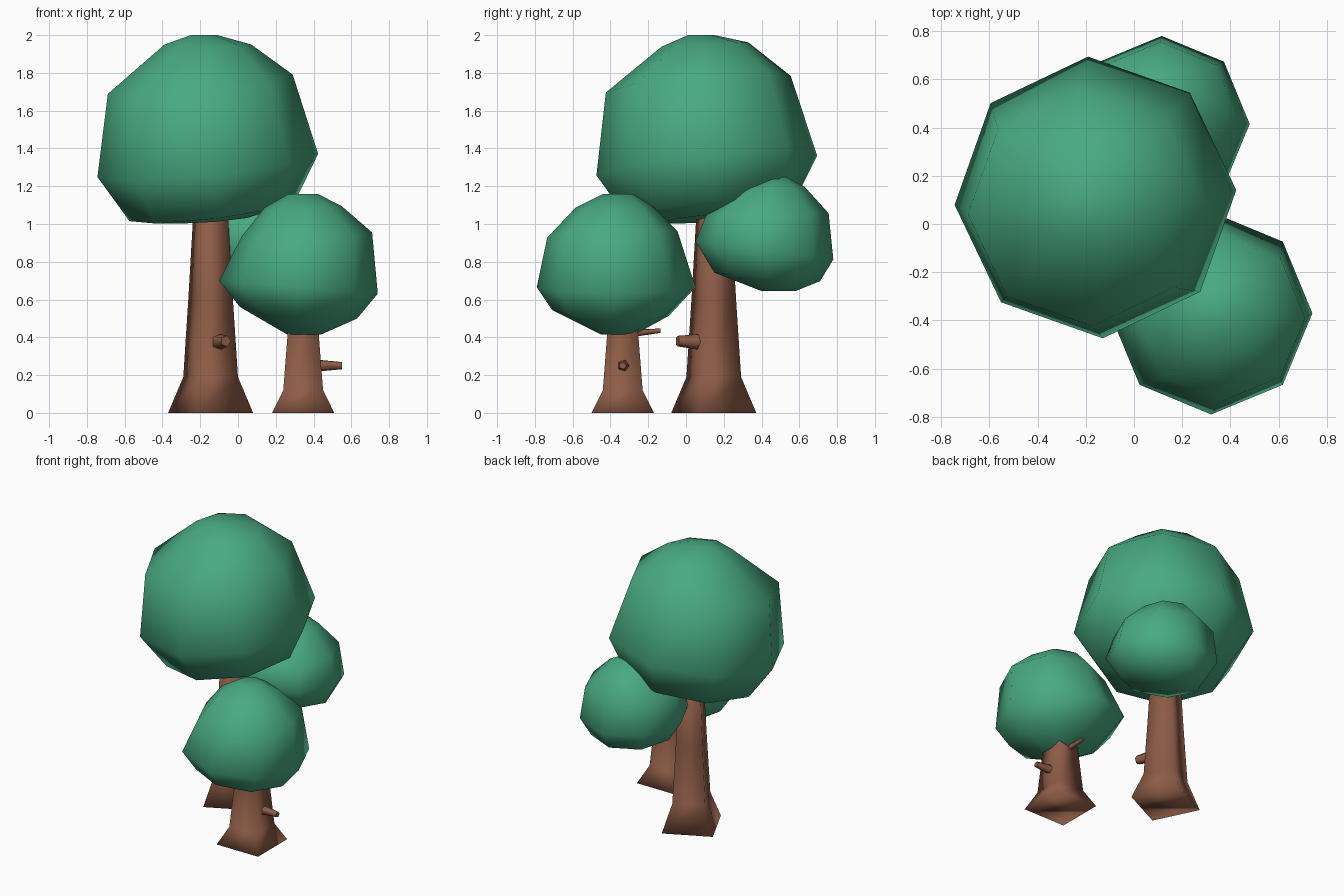
import bpy, bmesh, math
from mathutils import Vector

if "Cube" in bpy.data.objects:
    bpy.data.objects.remove(bpy.data.objects["Cube"])


def material(name, rgb):
    m = bpy.data.materials.new(name)
    m.diffuse_color = (*rgb, 1)
    m.use_nodes = True
    m.node_tree.nodes["Principled BSDF"].inputs["Base Color"].default_value = m.diffuse_color
    return m


LEAF = material("leaf green", (0.065, 0.40, 0.22))
BARK = material("bark brown", (0.27, 0.107, 0.062))


def loft(name, rings, mat):
    """Skin a list of equal-length point rings and cap both ends."""
    bm = bmesh.new()
    loops = [[bm.verts.new(p) for p in ring] for ring in rings]
    n = len(loops[0])
    for a, b in zip(loops, loops[1:]):
        for i in range(n):
            j = (i + 1) % n
            bm.faces.new((a[i], a[j], b[j], b[i]))
    bm.faces.new(loops[0][::-1])
    bm.faces.new(loops[-1])
    bmesh.ops.recalc_face_normals(bm, faces=bm.faces)
    for f in bm.faces:
        f.smooth = len(f.verts) == 4 or mat is LEAF
    me = bpy.data.meshes.new(name)
    bm.to_mesh(me)
    bm.free()
    me.materials.append(mat)
    ob = bpy.data.objects.new(name, me)
    bpy.context.collection.objects.link(ob)
    return ob


def crown(name, profile, phase=0):
    """Eight-sided leafy ball; each row is cx, cy, z, radius, x tilt, y tilt."""
    rings = []
    for cx, cy, z, r, tx, ty in profile:
        ring = []
        for i in range(8):
            a = math.radians(phase + 45 * i)
            dx, dy = r * math.cos(a), r * math.sin(a)
            ring.append((cx + dx, cy + dy, z + tx * dx + ty * dy))
        rings.append(ring)
    return loft(name, rings, LEAF)


def trunk(name, cx, cy, profile, phase):
    """Four-sided flared trunk; each row is z, corner radius."""
    rings = [[(cx + r * math.cos(math.radians(phase + 90 * i)),
               cy + r * math.sin(math.radians(phase + 90 * i)), z)
              for i in range(4)] for z, r in profile]
    return loft(name, rings, BARK)


def branch(name, start, end, r0, r1, sides=5):
    a, b = Vector(start), Vector(end)
    q = (b - a).to_track_quat('Z', 'Y')
    rings = [[c + q @ Vector((r * math.cos(2 * math.pi * i / sides),
                              r * math.sin(2 * math.pi * i / sides), 0))
              for i in range(sides)] for c, r in ((a, r0), (b, r1))]
    return loft(name, rings, BARK)


# Crowns
crown("large_crown", [
    (-0.14, 0.13, 1.03, 0.25, 0.08, 0.08),
    (-0.135, 0.13, 1.07, 0.44, 0.12, 0.10),
    (-0.16, 0.11, 1.31, 0.585, 0.10, 0.095),
    (-0.20, 0.065, 1.74, 0.49, 0.10, 0.095),
    (-0.16, 0.10, 1.95, 0.23, 0.0, 0.05),
    (-0.18, 0.08, 2.0, 0.07, 0.0, 0.0)], 3)
crown("small_crown", [
    (0.35, -0.36, 0.415, 0.09, 0, 0),
    (0.32, -0.40, 0.53, 0.31, -0.10, -0.05),
    (0.32, -0.37, 0.665, 0.42, -0.08, 0.0),
    (0.365, -0.39, 0.945, 0.345, 0.03, 0.05),
    (0.345, -0.38, 1.09, 0.205, 0.02, 0.02),
    (0.345, -0.36, 1.158, 0.08, 0, 0)])
crown("back_crown", [
    (0.11, 0.49, 0.645, 0.09, 0, 0),
    (0.115, 0.43, 0.72, 0.28, 0, -0.08),
    (0.115, 0.415, 0.86, 0.365, 0, -0.13),
    (0.11, 0.43, 1.05, 0.325, 0, 0.02),
    (0.11, 0.45, 1.19, 0.18, 0, 0.03),
    (0.11, 0.46, 1.25, 0.07, 0, 0)])

# Trunks
trunk("large_trunk", -0.145, 0.147,
      [(0, 0.238), (0.19, 0.153), (0.60, 0.125), (1.2, 0.088)], -19)
trunk("small_trunk", 0.345, -0.335,
      [(0, 0.233), (0.12, 0.149), (0.42, 0.116), (0.6, 0.1)], 45)

# Branch stubs
branch("large_trunk_stub", (-0.11, 0.08, 0.375), (-0.065, -0.045, 0.38), 0.045, 0.03)
branch("crown_branch", (-0.13, 0.17, 0.84), (0.08, 0.38, 0.95), 0.045, 0.03)
branch("small_trunk_side_stub", (0.40, -0.33, 0.25), (0.55, -0.335, 0.25), 0.035, 0.02)
branch("small_trunk_back_stub", (0.33, -0.30, 0.42), (0.32, -0.135, 0.435), 0.022, 0.012)
